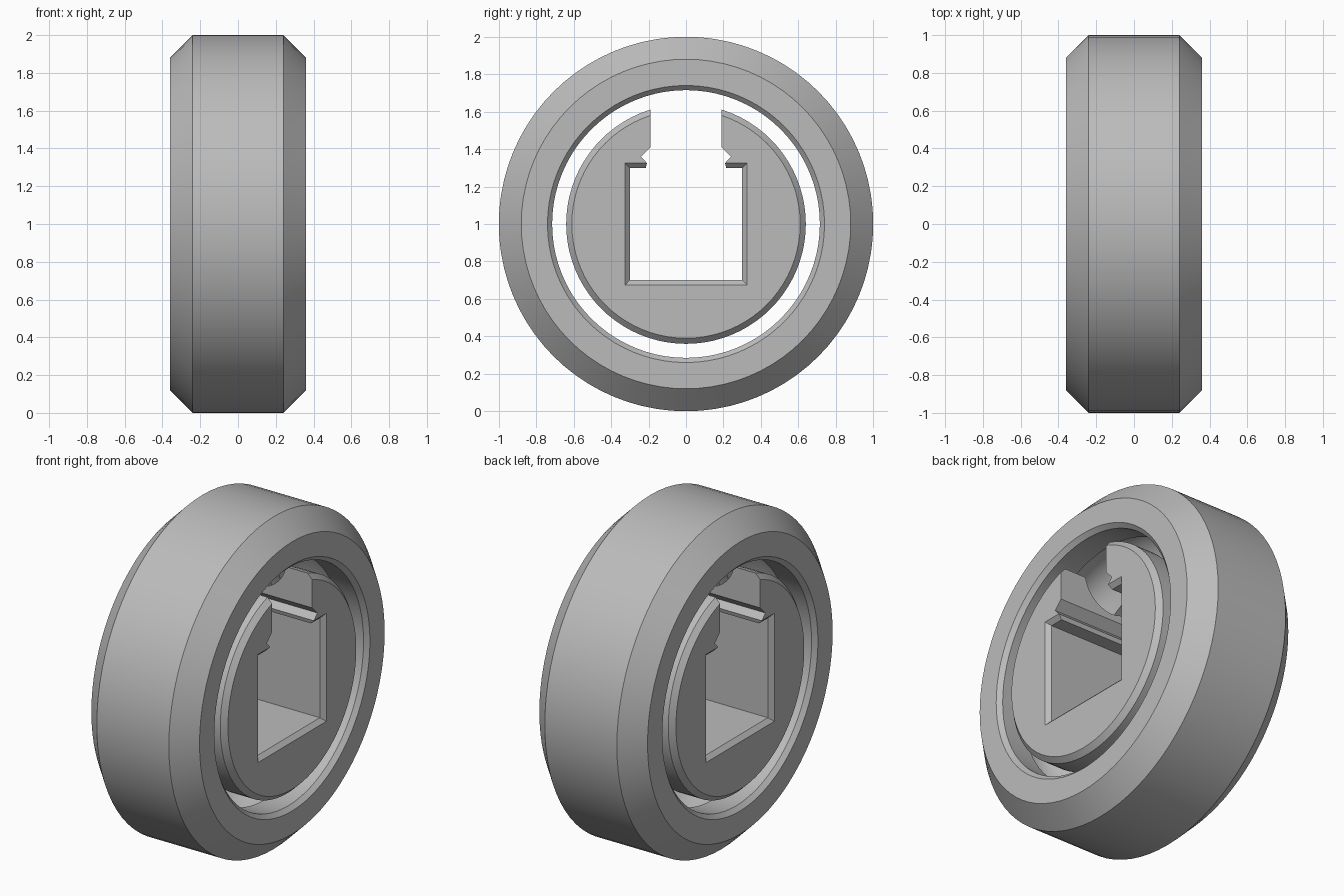
import bpy, bmesh, math

if "Cube" in bpy.data.objects:
    bpy.data.objects.remove(bpy.data.objects["Cube"])

SEG = 80            # sides of the round parts
HALF = 0.36         # half width of the bearing
RACE_R, BALL = 0.6775, 0.19   # ball track centre radius and track radius

grey = bpy.data.materials.new("mid grey")
grey.diffuse_color = (0.5, 0.5, 0.5, 1)
grey.use_nodes = True
grey.node_tree.nodes["Principled BSDF"].inputs["Base Color"].default_value = grey.diffuse_color


def make_object(name, bm):
    bmesh.ops.recalc_face_normals(bm, faces=bm.faces)
    me = bpy.data.meshes.new(name)
    bm.to_mesh(me)
    bm.free()
    me.materials.append(grey)
    ob = bpy.data.objects.new(name, me)
    bpy.context.collection.objects.link(ob)
    return ob


def loft(name, loops, closed=False):
    """Bridge equal-length loops of points; cap the ends or close the chain."""
    bm = bmesh.new()
    rows = [[bm.verts.new(p) for p in loop] for loop in loops]
    n = len(rows[0])
    pairs = list(zip(rows, rows[1:])) + ([(rows[-1], rows[0])] if closed else [])
    for a, b in pairs:
        for i in range(n):
            j = (i + 1) % n
            bm.faces.new((a[i], a[j], b[j], b[i]))
    if not closed:
        bm.faces.new(rows[0])
        bm.faces.new(rows[-1])
    return make_object(name, bm)


def circle(x, r):
    """Circle around the x axis, centred at z = 1."""
    return [(x, r * math.sin(2 * math.pi * i / SEG), 1 + r * math.cos(2 * math.pi * i / SEG))
            for i in range(SEG)]


def track(r, side, steps=14):
    """Arc of the ball track starting and ending on radius r."""
    a = math.asin(abs(r - RACE_R) / BALL)
    out = []
    for i in range(steps + 1):
        t = math.pi - a - (math.pi - 2 * a) * i / steps
        out.append((BALL * math.cos(t), RACE_R + side * BALL * math.sin(t)))
    return out


def smooth(ob):
    bpy.ops.object.select_all(action='DESELECT')
    ob.select_set(True)
    bpy.context.view_layer.objects.active = ob
    bpy.ops.object.shade_smooth_by_angle(angle=math.radians(25))


# outer ring: chamfered tyre shape with a ball track inside
ring = [(HALF, 0.74), (HALF, 0.88), (0.24, 1.0), (-0.24, 1.0), (-HALF, 0.88),
        (-HALF, 0.74), (-HALF + 0.025, 0.715)]
ring += track(0.715, 1) + [(HALF - 0.025, 0.715)]
outer_ring = loft("outer_ring", [circle(x, r) for x, r in ring], closed=True)

# inner hub: chamfered disc with a matching ball track
hub = [(-HALF, 0.61), (-HALF + 0.03, 0.64)] + track(0.64, -1) + [(HALF - 0.03, 0.64), (HALF, 0.61)]
inner_hub = loft("inner_hub", [circle(x, r) for x, r in hub])

# square bore cutter, flared at both ends
bore = []
for x, h in ((-0.40, 0.365), (-0.335, 0.30), (0.335, 0.30), (0.40, 0.365)):
    bore.append([(x, -h, 1 - h), (x, h, 1 - h), (x, h, 1 + h), (x, -h, 1 + h)])
bore_cutter = loft("bore_cutter", bore)

# ball loading slot cutter with snap notches above the bore
half = [(0.215, 1.15), (0.215, 1.30), (0.208, 1.325), (0.24, 1.36), (0.19, 1.41), (0.19, 1.80)]
outline = half + [(-y, z) for y, z in reversed(half)]
slot_cutter = loft("slot_cutter", [[(x, y, z) for y, z in outline] for x in (-0.5, 0.5)])

# cut the hub
bpy.context.view_layer.objects.active = inner_hub
for cutter in (bore_cutter, slot_cutter):
    mod = inner_hub.modifiers.new("cut", 'BOOLEAN')
    mod.operation = 'DIFFERENCE'
    mod.solver = 'EXACT'
    mod.object = cutter
    bpy.ops.object.modifier_apply(modifier=mod.name)
    bpy.data.objects.remove(cutter, do_unlink=True)

for ob in (outer_ring, inner_hub):
    smooth(ob)
